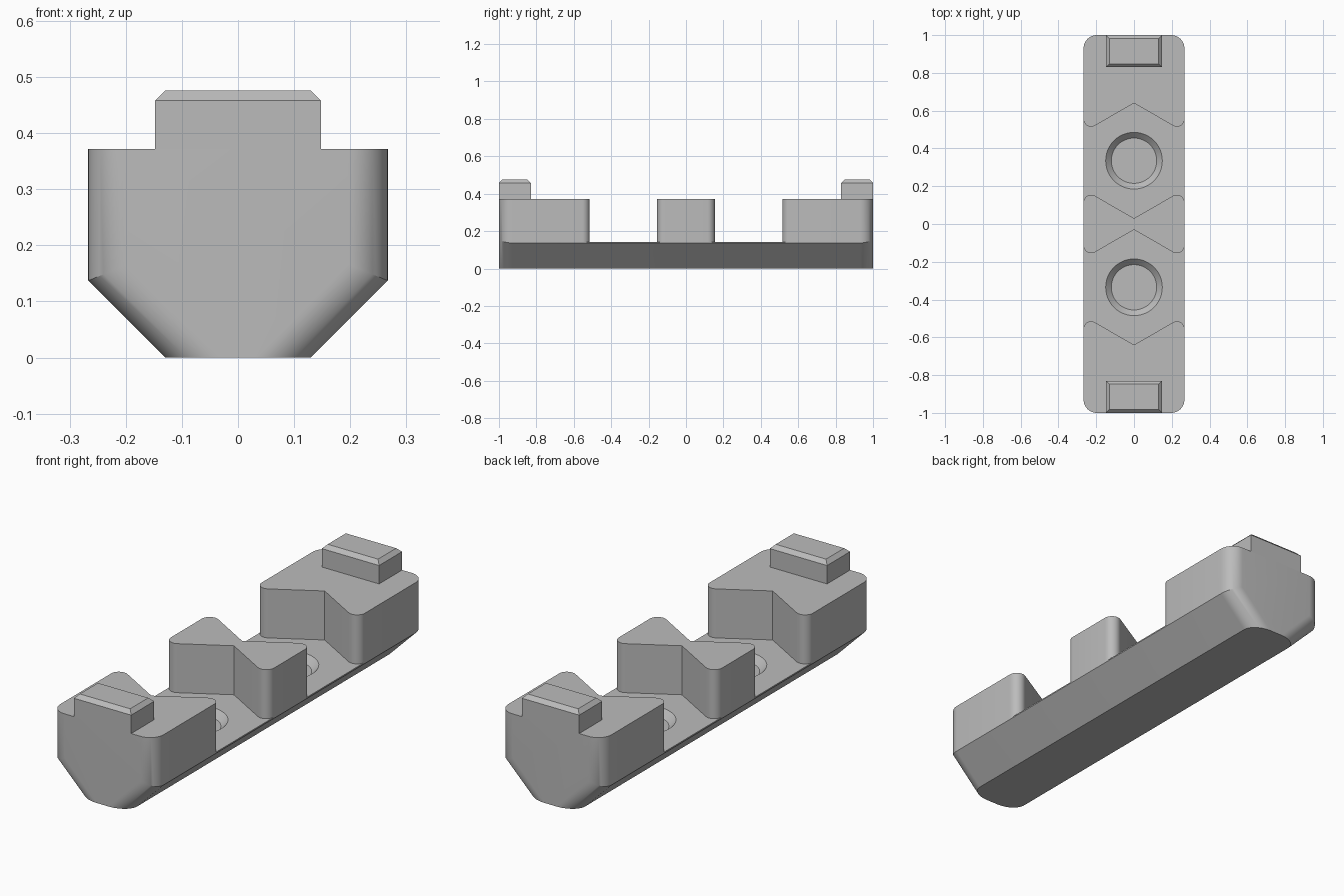
import bpy, bmesh, math

if "Cube" in bpy.data.objects:
    bpy.data.objects.remove(bpy.data.objects["Cube"])

HW, HL, TOP = 0.267, 1.0, 0.372      # half width, half length, deck height
BASE, FLOOR, R = 0.13, 0.143, 0.07   # half base width, notch floor, end rounding

grey = bpy.data.materials.new("plain grey")
grey.diffuse_color = (0.5, 0.5, 0.5, 1)
grey.use_nodes = True
grey.node_tree.nodes["Principled BSDF"].inputs["Base Color"].default_value = grey.diffuse_color


def make(name, bm, helper=False):
    bmesh.ops.recalc_face_normals(bm, faces=bm.faces)
    me = bpy.data.meshes.new(name)
    bm.to_mesh(me)
    bm.free()
    ob = bpy.data.objects.new(name, me)
    bpy.context.collection.objects.link(ob)
    me.materials.append(grey)
    ob.hide_render = helper
    return ob


def loft(bm, rings):
    """Bridge equal-sized point rings and cap both ends."""
    vs = [[bm.verts.new(p) for p in ring] for ring in rings]
    n = len(vs[0])
    for a, b in zip(vs, vs[1:]):
        for i in range(n):
            j = (i + 1) % n
            bm.faces.new((a[i], a[j], b[j], b[i]))
    bm.faces.new(vs[0])
    bm.faces.new(vs[-1])


def section(y, d):
    """Body cross-section with walls and bevels inset by d."""
    x, z = HW - d, HW - BASE + (math.sqrt(2) - 1) * d
    b = BASE - math.sqrt(2) * d
    return [(x, y, TOP), (x, y, z), (b, y, 0), (-b, y, 0), (-x, y, z), (-x, y, TOP)]


# body: bevelled bar with rounded ends
steps = 12
ends = []
for i in range(steps + 1):
    a = math.pi / 2 * i / steps
    ends.append((HL - R + R * math.sin(a), R - R * math.cos(a)))
bm = bmesh.new()
loft(bm, [section(-y, d) for y, d in reversed(ends)] + [section(y, d) for y, d in ends])
body = make("body", bm)


def notch_edge(apex, s):
    """Right half of a V edge, with the block corner rounded at the side wall."""
    r, t = 0.04, math.tan(math.radians(30))
    cx, cy = HW - r, apex - s * (t * HW - math.sqrt(3) * r)
    pts = [(0, apex)]
    for i in range(11):
        a = math.radians(-120 + 120 * i / 10)
        pts.append((cx + r * math.cos(a), cy + s * r * math.sin(a)))
    return pts + [(HW + 0.1, cy)]


# V-ended notches and shallow tapered holes, cut from the body
cutters = []
for s in (1, -1):
    right = notch_edge(0.64, 1) + notch_edge(0.03, -1)[::-1]
    left = [(-x, y) for x, y in right[::-1] if x > 0]
    outline = [(x, s * y) for x, y in right + left]
    bm = bmesh.new()
    loft(bm, [[(x, y, z) for x, y in outline] for z in (FLOOR, 0.6)])
    cutters.append(make("notch_cutter", bm, True))

    bm = bmesh.new()
    rings = []
    for rad, z in ((0.12, FLOOR - 0.03), (0.15, FLOOR), (0.15, FLOOR + 0.03)):
        rings.append([(rad * math.cos(k * math.pi / 24),
                       s * 0.335 + rad * math.sin(k * math.pi / 24), z) for k in range(48)])
    loft(bm, rings)
    cutters.append(make("hole_cutter", bm, True))

for c in cutters:
    m = body.modifiers.new("cut", 'BOOLEAN')
    m.operation, m.solver, m.object = 'DIFFERENCE', 'EXACT', c
bpy.context.view_layer.objects.active = body
body.select_set(True)
for m in list(body.modifiers):
    bpy.ops.object.modifier_apply(modifier=m.name)
for c in cutters:
    bpy.data.objects.remove(c)
bpy.ops.object.shade_smooth_by_angle(angle=math.radians(25))

# end tabs with chamfered tops
for s, name in ((-1, "front_tab"), (1, "back_tab")):
    bm = bmesh.new()
    rings = []
    for z, c in ((TOP, 0), (0.458, 0), (0.476, 0.018)):
        x, y0, y1 = 0.148 - c, s * (0.83 + c), s * (HL - c)
        rings.append([(-x, y0, z), (x, y0, z), (x, y1, z), (-x, y1, z)])
    loft(bm, rings)
    make(name, bm)
